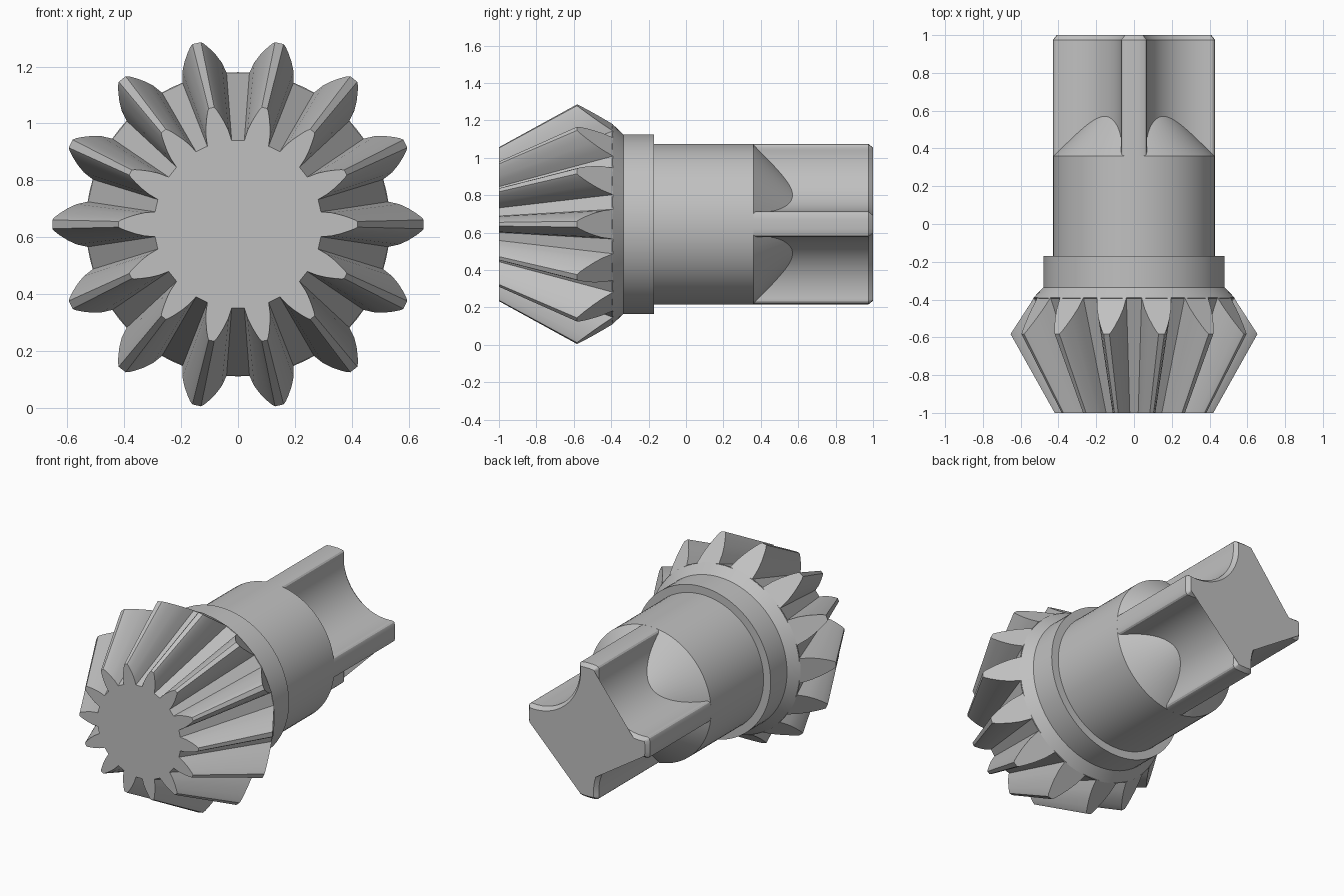
import bpy, bmesh
from math import sin, cos, pi, atan2, sqrt, radians

if "Cube" in bpy.data.objects:
    bpy.data.objects.remove(bpy.data.objects["Cube"], do_unlink=True)

AXIS_Z = 0.645   # height of the shaft axis
TEETH = 14
APEX = -1.75     # all teeth taper towards this point on the axis

steel = bpy.data.materials.new("plain grey steel")
steel.use_nodes = True
grey = (0.53, 0.53, 0.53, 1)
steel.diffuse_color = grey
steel.node_tree.nodes["Principled BSDF"].inputs["Base Color"].default_value = grey


def finish(bm, name, angle=30):
    bmesh.ops.recalc_face_normals(bm, faces=bm.faces)
    mesh = bpy.data.meshes.new(name)
    bm.to_mesh(mesh)
    bm.free()
    mesh.materials.append(steel)
    ob = bpy.data.objects.new(name, mesh)
    bpy.context.collection.objects.link(ob)
    ob.location.z = AXIS_Z
    bpy.ops.object.select_all(action='DESELECT')
    ob.select_set(True)
    bpy.context.view_layer.objects.active = ob
    bpy.ops.object.shade_smooth_by_angle(angle=radians(angle))
    return ob


def lathe(name, profile, steps=84):
    """Spin (radius, y) points about the y axis."""
    bm = bmesh.new()
    verts = [bm.verts.new((r, y, 0)) for r, y in profile]
    edges = [bm.edges.new(pair) for pair in zip(verts, verts[1:])]
    bmesh.ops.spin(bm, geom=verts + edges, cent=(0, 0, 0), axis=(0, 1, 0),
                   angle=2 * pi, steps=steps, use_duplicate=False)
    bmesh.ops.remove_doubles(bm, verts=bm.verts, dist=0.0005)
    finish(bm, name)


# Collar, round shaft and the cone where the flutes run out
lathe("collar_and_shaft", [(0, -0.6), (0.2, -0.6), (0.535, -0.393), (0.48, -0.335),
                           (0.48, -0.17), (0.43, -0.17), (0.43, 0.36),
                           (0.2, 0.59), (0, 0.59)])

# Bevel gear: half tooth outline as (radius, half width) on the front face
half = [(0.295, 0.044), (0.33, 0.041), (0.36, 0.034), (0.39, 0.024),
        (0.41, 0.016), (0.42, 0.010)]
outline = [(r, -w) for r, w in half] + [(r, w) for r, w in reversed(half)]
back_slope = 0.615


def back_y(r):
    """Where the line from the apex through the front point meets the back cone."""
    k = r / (-1 - APEX)
    return (0.655 - 0.585 * back_slope + k * APEX) / (k + back_slope)


bm = bmesh.new()
front, back = [], []
for i in range(TEETH):
    a = 2 * pi * i / TEETH
    tooth_back = []
    for r, w in outline:
        ang = a + w / r
        y = back_y(r)
        s = r * (y - APEX) / (-1 - APEX)
        front.append(bm.verts.new((r * cos(ang), -1, r * sin(ang))))
        tooth_back.append(bm.verts.new((s * cos(ang), y, s * sin(ang))))
    bm.faces.new(tooth_back)
    back += tooth_back
bm.faces.new(front)
count = len(front)
for i in range(count):
    j = (i + 1) % count
    bm.faces.new((front[i], front[j], back[j], back[i]))
# close the gear behind the root circle
roots = [v for i, v in enumerate(back) if i % len(outline) in (0, len(outline) - 1)]
bm.faces.new(roots)
finish(bm, "bevel_gear", 25)

# Fluted drive end: a round bar with four concave flutes on the diagonals
R_BAR, R_FLUTE, DIST = 0.43, 0.307, 0.527
u = (R_BAR ** 2 + DIST ** 2 - R_FLUTE ** 2) / (2 * DIST)
v = sqrt(R_BAR ** 2 - u ** 2)
sweep = atan2(v, DIST - u)
arm = pi / 4 - atan2(v, u)
N = 20
bm = bmesh.new()
ring = []
for q in range(4):
    a = pi / 4 + q * pi / 2
    for i in range(N + 1):
        t = sweep * (2 * i / N - 1)
        p, s = DIST - R_FLUTE * cos(t), R_FLUTE * sin(t)
        ring.append(bm.verts.new((p * cos(a) - s * sin(a), 0.36, p * sin(a) + s * cos(a))))
    for i in (-1, 1):
        b = a + pi / 4 + i * arm / 3
        ring.append(bm.verts.new((R_BAR * cos(b), 0.36, R_BAR * sin(b))))
face = bm.faces.new(ring)
ext = bmesh.ops.extrude_face_region(bm, geom=[face])
for g in ext["geom"]:
    if isinstance(g, bmesh.types.BMVert):
        g.co.y = 0.975
bmesh.ops.recalc_face_normals(bm, faces=bm.faces)
# round the long corners of the arms
corners = [e for e in bm.edges
           if abs(e.verts[0].co.y - e.verts[1].co.y) > 0.1
           and len(e.link_faces) == 2 and e.calc_face_angle() > 0.6]
bmesh.ops.bevel(bm, geom=corners, offset=0.02, segments=3, profile=0.5, affect='EDGES')
# chamfer the end face
end = [f for f in bm.faces if f.normal.y > 0.9]
bmesh.ops.inset_region(bm, faces=end, thickness=0.02, depth=0.025, use_even_offset=True)
finish(bm, "fluted_drive_end")
